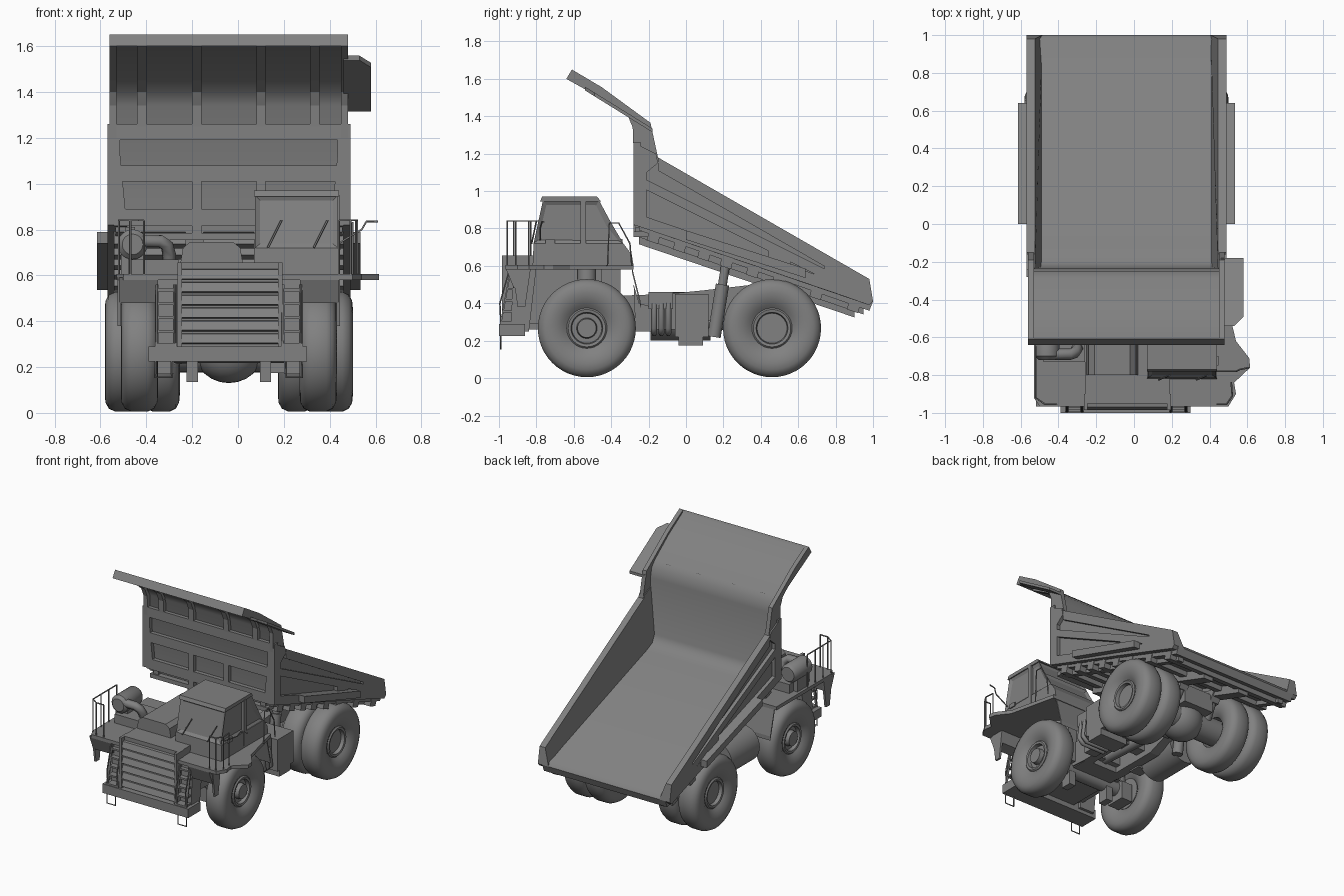
import bpy, bmesh, math
from mathutils import Vector

C = -0.04  # centre line of truck (right platform overhangs further)
GREY = bpy.data.materials.new('dark_grey')
GREY.diffuse_color = (0.22, 0.22, 0.22, 1)


def finish(name, bm, smooth=False):
    bmesh.ops.recalc_face_normals(bm, faces=bm.faces)
    me = bpy.data.meshes.new(name)
    bm.to_mesh(me)
    bm.free()
    me.materials.append(GREY)
    ob = bpy.data.objects.new(name, me)
    bpy.context.collection.objects.link(ob)
    if smooth:
        bpy.ops.object.select_all(action='DESELECT')
        ob.select_set(True)
        bpy.context.view_layer.objects.active = ob
        bpy.ops.object.shade_smooth_by_angle(angle=math.radians(40))
    return ob


def prism(name, pts, a, b, axis='x', inset=None, smooth=False):
    """Extrude a profile: (y,z) along x, (x,z) along y or (x,y) along z."""
    put = {'x': lambda p, t: (t, p[0], p[1]), 'y': lambda p, t: (p[0], t, p[1]),
           'z': lambda p, t: (p[0], p[1], t)}[axis]
    bm = bmesh.new()
    lo, hi = [[bm.verts.new(put(p, t)) for p in pts] for t in (a, b)]
    bm.faces.new(lo)
    bm.faces.new(hi)
    n = len(pts)
    for i in range(n):
        bm.faces.new((lo[i], lo[(i + 1) % n], hi[(i + 1) % n], hi[i]))
    if inset:
        bmesh.ops.recalc_face_normals(bm, faces=bm.faces)
        bmesh.ops.inset_individual(bm, faces=[f for f in bm.faces if abs(f.normal.z) < 0.9],
                                   thickness=inset, depth=-0.012)
    return finish(name, bm, smooth)


def box(name, x0, x1, y0, y1, z0, z1):
    return prism(name, [(y0, z0), (y1, z0), (y1, z1), (y0, z1)], x0, x1)


def strip(name, a, b, t, x0, x1):
    return prism(name, [a, b, (b[0], b[1] - t), (a[0], a[1] - t)], x0, x1)


def lathe(name, prof, centre, axis=(1, 0, 0), n=48):
    """Revolve (offset, radius) points about an axis through centre."""
    q = Vector((1, 0, 0)).rotation_difference(Vector(axis))
    bm = bmesh.new()
    rings = []
    for i in range(n):
        t = 2 * math.pi * i / n
        rings.append([bm.verts.new(Vector(centre) + q @ Vector((o, r * math.cos(t), r * math.sin(t))))
                      for o, r in prof])
    for i in range(n):
        p, r = rings[i], rings[(i + 1) % n]
        for j in range(len(prof) - 1):
            bm.faces.new((p[j], p[j + 1], r[j + 1], r[j]))
    bmesh.ops.remove_doubles(bm, verts=bm.verts, dist=1e-5)
    return finish(name, bm, True)


def rod(name, p, q, r, n=20):
    d = Vector(q) - Vector(p)
    return lathe(name, [(0, 0), (0, r), (d.length, r), (d.length, 0)], p, d.normalized(), n)


def tube(name, pts, r=0.0045):
    cu = bpy.data.curves.new(name, 'CURVE')
    cu.dimensions = '3D'
    cu.bevel_depth, cu.bevel_resolution, cu.use_fill_caps = r, 1, True
    cu.materials.append(GREY)
    sp = cu.splines.new('POLY')
    sp.points.add(len(pts) - 1)
    for s, p in zip(sp.points, pts):
        s.co = (*p, 1)
    ob = bpy.data.objects.new(name, cu)
    bpy.context.collection.objects.link(ob)
    bpy.ops.object.select_all(action='DESELECT')
    ob.select_set(True)
    bpy.context.view_layer.objects.active = ob
    bpy.ops.object.convert(target='MESH')


# ---- wheels: single front, dual rear
half = [(0.045, 0.105), (0.06, 0.125), (0.075, 0.155), (0.081, 0.19), (0.078, 0.222), (0.064, 0.248), (0.035, 0.262)]
tyre = half + [(-o, r) for o, r in reversed(half)] + [half[0]]
for s in (-1, 1):
    for nm, y, xs in (('front', -0.53, [0.39]), ('rear', 0.46, [0.46, 0.295])):
        for x in xs:
            lathe(nm + '_tyre', tyre, (C + s * x, y, 0.267), (s, 0, 0))
        hub = 0.062 if nm == 'front' else 0.03
        lathe(nm + '_rim', [(-0.05, 0), (-0.05, 0.108), (0.05, 0.108), (0.058, 0.1), (0.055, 0.085), (0.03, 0.08),
                            (0.03, 0.055), (hub, 0.05), (hub, 0)], (C + s * xs[0], y, 0.267), (s, 0, 0), 32)
# axles and differential
rod('rear_axle', (C - 0.42, 0.46, 0.267), (C + 0.42, 0.46, 0.267), 0.09, 28)
rod('front_axle', (C - 0.38, -0.53, 0.267), (C + 0.38, -0.53, 0.267), 0.05)
lathe('differential', [(0.15 * -math.cos(math.pi * i / 12), 0.14 * math.sin(math.pi * i / 12))
                       for i in range(13)], (C, 0.44, 0.27), n=32)
rod('drive_shaft', (C, -0.4, 0.33), (C, 0.4, 0.28), 0.035)

# ---- chassis
for s in (-1, 1):
    prism('frame_rail', [(-0.92, 0.3), (-0.92, 0.42), (-0.1, 0.45), (0.1, 0.47), (0.45, 0.51), (0.66, 0.45),
                         (0.62, 0.38), (0.3, 0.37), (0, 0.26), (-0.35, 0.26)], C + s * 0.10, C + s * 0.17)
    rod('front_strut', (C + s * 0.27, -0.53, 0.27), (C + s * 0.25, -0.53, 0.6), 0.05)
    rod('rear_strut', (C + s * 0.13, 0.62, 0.45), (C + s * 0.15, 0.5, 0.27), 0.035)
    rod('hoist_barrel', (C + s * 0.21, 0.15, 0.22), (C + s * 0.21, 0.195, 0.5), 0.036)
    rod('hoist_piston', (C + s * 0.21, 0.195, 0.5), (C + s * 0.21, 0.22, 0.66), 0.024)
    strip('fender_flap', (-0.29, 0.6), (-0.24, 0.4), 0.03, C + s * 0.15, C + s * 0.47)
    prism('frame_bracket', [(-0.28, 0.5), (-0.25, 0.4), (-0.18, 0.38), (-0.18, 0.25), (-0.27, 0.25)],
          C + s * 0.15, C + s * 0.24)
for y in (-0.35, -0.1, 0.2, 0.58):
    box('cross_member', C - 0.12, C + 0.12, y - 0.04, y + 0.04, 0.3, 0.43)
box('engine', C - 0.16, C + 0.16, -0.9, -0.35, 0.26, 0.6)
box('hydraulic_tank', C + 0.16, C + 0.40, -0.06, 0.12, 0.22, 0.45)
box('tank_step', C + 0.18, C + 0.40, -0.04, 0.09, 0.175, 0.225)
rod('fuel_tank', (C - 0.29, -0.19, 0.33), (C - 0.29, 0.13, 0.33), 0.13, 32)
box('valve_box', C + 0.2, C + 0.36, -0.2, -0.07, 0.37, 0.46)
for i in range(3):
    y = -0.17 + i * 0.038
    tube('hydraulic_hose', [(C + 0.35, y, 0.4), (C + 0.37, y, 0.27), (C + 0.34, y, 0.24), (C + 0.16, y, 0.24)], 0.016)

# ---- front end
box('radiator_housing', -0.26, 0.19, -0.95, -0.45, 0.29, 0.655)
for i in range(6):
    z = 0.30 + i * 0.056
    prism('grille_louver', [(-0.95, z), (-0.985, z + 0.005), (-0.97, z + 0.045), (-0.95, z + 0.047)], -0.245, 0.175)
for x in (-0.265, 0.175):
    box('grille_side', x, x + 0.02, -0.985, -0.9, 0.29, 0.655)
prism('engine_hood', [(-0.26, 0.6), (-0.24, 0.72), (-0.21, 0.745), (-0.02, 0.745), (0.01, 0.72), (0.03, 0.6)],
      -0.8, -0.34, 'y')
box('bumper', -0.39, 0.30, -1.0, -0.86, 0.225, 0.29)
for s in (-1, 1):
    box('axle_bracket', C + s * 0.135, C + s * 0.185, -0.57, -0.49, 0.135, 0.26)
    box('suspension_arm', C + s * 0.24, C + s * 0.33, -0.6, -0.46, 0.17, 0.30)
    prism('front_fender', [(-0.965, 0.59), (-0.83, 0.59), (-0.85, 0.50), (-0.92, 0.48)], C + s * 0.31, C + s * 0.48)
    prism('fender_edge', [(-0.93, 0.59), (-0.83, 0.59), (-0.86, 0.38), (-0.90, 0.38)], C + s * 0.47, C + s * 0.485)
    prism('ladder_back', [(-0.92, 0.59), (-0.80, 0.59), (-0.84, 0.25), (-0.94, 0.25)], C + s * 0.2, C + s * 0.32)
    # front ladders with wire bottom step
    for x in (0.235, 0.315):
        strip('ladder_rail', (-0.995, 0.29), (-0.945, 0.56), 0.045, C + s * (x - 0.008), C + s * (x + 0.008))
        tube('ladder_grip', [(C + s * x, -0.99, 0.3), (C + s * x, -0.995, 0.4), (C + s * x, -0.95, 0.56)])
    for i in range(5):
        y, z = -0.985 + i * 0.011, 0.29 + i * 0.06
        box('ladder_rung', C + s * 0.235, C + s * 0.315, y - 0.01, y + 0.05, z, z + 0.012)
    tube('wire_step', [(C + s * x, -0.99, z) for x, z in ((0.25, 0.23), (0.25, 0.155), (0.32, 0.155), (0.32, 0.23))])

# ---- deck, right platform overhanging
prism('deck', [(-0.53, -0.28), (-0.53, -0.92), (-0.5, -0.965), (0.50, -0.965), (0.54, -0.9), (0.53, -0.84),
               (0.615, -0.76), (0.61, -0.71), (0.54, -0.62), (0.46, -0.28)], 0.58, 0.605, 'z')

# ---- cab
prism('cab_base', [(-0.82, 0.60), (-0.815, 0.72), (-0.335, 0.72), (-0.29, 0.66), (-0.28, 0.60)], 0.07, 0.44)
prism('cab_upper', [(-0.815, 0.72), (-0.765, 0.95), (-0.465, 0.95), (-0.40, 0.83), (-0.335, 0.72)],
      0.075, 0.435, inset=0.03)
prism('cab_roof', [(-0.78, 0.945), (-0.77, 0.97), (-0.475, 0.97), (-0.455, 0.945)], 0.07, 0.44)
box('door_pillar', 0.42, 0.442, -0.565, -0.535, 0.62, 0.95)
box('door_handle', 0.44, 0.448, -0.75, -0.70, 0.71, 0.74)
for x in (0.13, 0.33):
    tube('wiper', [(x, -0.825, 0.72), (x + 0.06, -0.80, 0.84)])

# ---- air cleaner and box on the left deck
lathe('air_cleaner', [(0, 0), (0, 0.045), (0.02, 0.065), (0.19, 0.065), (0.21, 0.05), (0.21, 0)],
      (-0.46, -0.72, 0.735), (0, 1, 0), 28)
box('air_cleaner_foot', -0.51, -0.41, -0.68, -0.55, 0.6, 0.7)
box('deck_box', -0.48, -0.26, -0.73, -0.5, 0.6, 0.67)
tube('intake_pipe', [(-0.44, -0.69, 0.75), (-0.34, -0.69, 0.75), (-0.31, -0.68, 0.73), (-0.30, -0.66, 0.69),
                     (-0.30, -0.64, 0.62)], 0.03)

# ---- railings and mirrors
left = [(-0.41, -0.955), (-0.47, -0.955), (-0.52, -0.92), (-0.52, -0.83), (-0.52, -0.74), (-0.52, -0.65)]
right = [(0.44, -0.955), (0.49, -0.955), (0.52, -0.91), (0.515, -0.84)]
for path in (left, right):
    tube('hand_rail', [(x, y, 0.84) for x, y in path])
    for x, y in path:
        tube('rail_post', [(x, y, 0.6), (x, y, 0.84)])
tube('cab_grab_rail', [(0.5, -0.42, 0.6), (0.5, -0.41, 0.83), (0.5, -0.36, 0.83), (0.5, -0.3, 0.72), (0.5, -0.29, 0.6)])
tube('mirror_arm', [(0.44, -0.78, 0.74), (0.54, -0.78, 0.80), (0.56, -0.77, 0.835), (0.61, -0.76, 0.835)])

# ---- dump body (raised)
prism('body_shell', [(-0.64, 1.60), (-0.61, 1.65), (-0.60, 1.63), (-0.44, 1.53), (-0.285, 1.41), (-0.25, 1.37),
                     (-0.235, 1.30), (-0.23, 0.90), (-0.20, 0.85), (-0.13, 0.82), (0.98, 0.44), (1.0, 0.41),
                     (0.98, 0.36), (-0.25, 0.79), (-0.255, 1.34), (-0.29, 1.40), (-0.36, 1.46), (-0.60, 1.60)],
      C - 0.495, C + 0.495, smooth=True)
canopy_rib = [(-0.28, 1.25), (-0.285, 1.34), (-0.31, 1.40), (-0.37, 1.45), (-0.64, 1.60), (-0.61, 1.62),
              (-0.28, 1.405), (-0.24, 1.25)]
for x in (-0.42, -0.18, 0.10, 0.335):
    prism('canopy_rib', canopy_rib, x - 0.02, x + 0.02)
for s in (-1, 1):
    a, b = C + s * 0.53, C + s * 0.485
    prism('canopy_side', [(-0.28, 1.2), (-0.285, 1.34), (-0.31, 1.40), (-0.37, 1.45), (-0.64, 1.60), (-0.61, 1.65),
                          (-0.45, 1.555), (-0.19, 1.365), (-0.15, 1.18)], C + s * 0.52, C + s * 0.49)
    wall = prism('side_wall', [(-0.28, 0.82), (-0.28, 1.24), (-0.16, 1.2), (-0.15, 1.18), (0.98, 0.53), (1.0, 0.41),
                               (0.98, 0.39)], C + s * 0.505, C + s * 0.445)
    for i in (8, 9, 10, 11):  # lean the inner face outward at the top
        wall.data.vertices[i].co.x = b
    # raised side ribs around the recessed panels
    strip('side_top_rail', (-0.15, 1.18), (0.98, 0.53), 0.07, a, b)
    strip('side_mid_rib', (-0.21, 1.06), (0.76, 0.575), 0.055, a, C + s * 0.49)
    strip('side_bottom_rail', (-0.28, 0.885), (0.98, 0.457), 0.065, a, b)
    prism('side_front_post', [(-0.28, 0.82), (-0.28, 1.26), (-0.16, 1.2), (-0.15, 1.15), (-0.21, 1.1), (-0.21, 0.82)],
          a, b)
    prism('side_rear_plate', [(0.74, 0.64), (0.98, 0.53), (1.0, 0.41), (0.98, 0.39), (0.74, 0.475)], a, b)
    prism('side_joint_plate', [(0.44, 0.73), (0.56, 0.66), (0.56, 0.54), (0.44, 0.58)], a, C + s * 0.49)
    strip('rock_deflector', (0.0, 0.79), (0.64, 0.585), 0.05, C + s * 0.575, C + s * 0.5)
    strip('floor_bolster', (-0.25, 0.80), (0.9, 0.41), 0.085, C + s * 0.11, C + s * 0.19)
    strip('floor_sill', (-0.27, 0.81), (0.95, 0.39), 0.05, C + s * 0.41, C + s * 0.45)
    box('front_wall_edge', C + s * 0.475, a, -0.28, -0.24, 0.82, 1.26)
# front wall ribs
for z0, z1 in ((0.815, 0.89), (1.01, 1.08), (1.19, 1.26)):
    box('front_wall_rib', C - 0.5, C + 0.5, -0.28, -0.24, z0, z1)
for x in (-0.18, 0.10):
    box('front_wall_post', x - 0.02, x + 0.02, -0.28, -0.24, 0.76, 1.03)
box('front_wall_foot', C - 0.47, C + 0.47, -0.28, -0.2, 0.755, 0.785)
# cross ribs under the floor
for y in (-0.17, -0.03, 0.10, 0.22, 0.36, 0.50, 0.70, 0.90):
    z = 0.82 - 0.345 * (y + 0.28)
    prism('floor_cross_rib', [(y - 0.025, z + 0.01), (y + 0.035, z - 0.01), (y + 0.02, z - 0.065),
                              (y - 0.04, z - 0.045)], C - 0.5, C + 0.5)
# canopy guard on the right
guard = prism('canopy_guard', [(0.46, -0.18), (0.58, -0.18), (0.58, -0.49), (0.53, -0.54), (0.46, -0.54)], 0, 0.02, 'z')
for v in guard.data.vertices:
    v.co.z += 1.315 - 0.62 * (v.co.y + 0.18)
